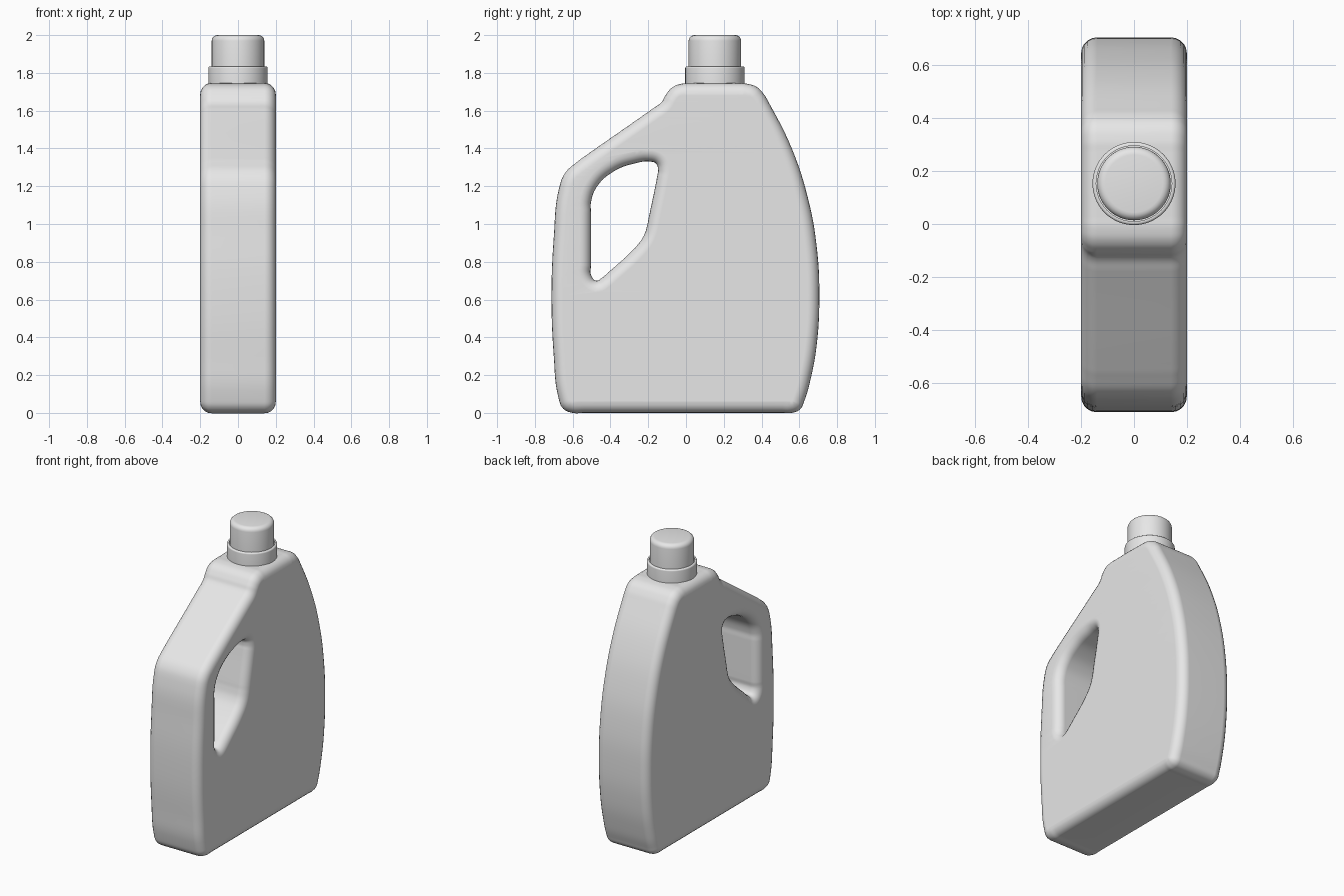
import bpy, bmesh, math
from mathutils import Matrix

old = bpy.data.objects.get("Cube")
if old:
    bpy.data.objects.remove(old, do_unlink=True)

plastic = bpy.data.materials.new("light_grey_plastic")
plastic.use_nodes = True
plastic.diffuse_color = (0.8, 0.8, 0.8, 1)
plastic.node_tree.nodes["Principled BSDF"].inputs["Base Color"].default_value = (0.8, 0.8, 0.8, 1)


def activate(obj):
    bpy.ops.object.select_all(action='DESELECT')
    obj.select_set(True)
    bpy.context.view_layer.objects.active = obj


def add_loop(curve, points):
    """Closed smooth outline through the given points."""
    spline = curve.splines.new('BEZIER')
    spline.bezier_points.add(len(points) - 1)
    for bp, (u, v) in zip(spline.bezier_points, points):
        bp.co = (u, v, 0)
        bp.handle_left_type = bp.handle_right_type = 'AUTO'
    spline.use_cyclic_u = True
    spline.resolution_u = 6


def lathe(name, profile, y, steps=64):
    """Spin a radius/height profile about a vertical axis."""
    bm = bmesh.new()
    verts = [bm.verts.new((r, 0, z)) for r, z in profile]
    edges = [bm.edges.new(pair) for pair in zip(verts, verts[1:])]
    bmesh.ops.spin(bm, geom=verts + edges, cent=(0, 0, 0), axis=(0, 0, 1),
                   angle=math.tau, steps=steps)
    bmesh.ops.remove_doubles(bm, verts=bm.verts, dist=0.0005)
    bmesh.ops.recalc_face_normals(bm, faces=bm.faces)
    mesh = bpy.data.meshes.new(name)
    bm.to_mesh(mesh)
    bm.free()
    obj = bpy.data.objects.new(name, mesh)
    obj.location.y = y
    bpy.context.collection.objects.link(obj)
    mesh.materials.append(plastic)
    activate(obj)
    bpy.ops.object.shade_smooth_by_angle(angle=math.radians(35))
    return obj


def rounded(r, z, size, steps=5):
    """Quarter-round outer top corner of a lathe profile."""
    return [(r - size + size * math.cos(a), z - size + size * math.sin(a))
            for a in (math.pi / 2 * i / steps for i in range(steps + 1))]


# Side outline of the bottle, and the opening behind the grip
outline = [
    (-0.54, 0), (-0.60, 0), (-0.65, 0.022), (-0.675, 0.08), (-0.70, 0.3),
    (-0.712, 0.62), (-0.70, 0.93), (-0.672, 1.19), (-0.64, 1.27),
    (-0.575, 1.33), (-0.53, 1.363), (-0.18, 1.608), (-0.13, 1.645),
    (-0.106, 1.685), (-0.07, 1.725), (-0.02, 1.743), (0.03, 1.745),
    (0.27, 1.745), (0.32, 1.743), (0.375, 1.725), (0.41, 1.69),
    (0.44, 1.64), (0.56, 1.40), (0.645, 1.14), (0.692, 0.88), (0.706, 0.62),
    (0.692, 0.36), (0.66, 0.18), (0.627, 0.065), (0.605, 0.02), (0.56, 0), (0.51, 0)]
opening = [
    (-0.503, 0.78), (-0.503, 0.73), (-0.475, 0.70), (-0.445, 0.715),
    (-0.41, 0.745), (-0.265, 0.88), (-0.225, 0.935), (-0.206, 0.99),
    (-0.198, 1.03), (-0.153, 1.25), (-0.148, 1.285), (-0.157, 1.318),
    (-0.185, 1.33), (-0.275, 1.32), (-0.38, 1.28), (-0.47, 1.2),
    (-0.503, 1.115), (-0.503, 1.06)]

# Bottle body with rounded rims
half_width, rim = 0.2, 0.06
curve = bpy.data.curves.new("bottle_body", 'CURVE')
curve.dimensions = '2D'
curve.fill_mode = 'BOTH'
curve.extrude = half_width - rim
curve.bevel_depth = rim
curve.bevel_resolution = 4
curve.offset = -rim
add_loop(curve, outline)
add_loop(curve, opening)
body = bpy.data.objects.new("bottle_body", curve)
bpy.context.collection.objects.link(body)
activate(body)
bpy.ops.object.convert(target='MESH')
body = bpy.context.view_layer.objects.active
body.name = "bottle_body"

bm = bmesh.new()
bm.from_mesh(body.data)
bmesh.ops.remove_doubles(bm, verts=bm.verts, dist=0.0005)
stand_up = Matrix(((0, 0, 1), (1, 0, 0), (0, 1, 0))).to_4x4()
bmesh.ops.transform(bm, matrix=stand_up, verts=bm.verts)
bmesh.ops.recalc_face_normals(bm, faces=bm.faces)
bm.to_mesh(body.data)
bm.free()
body.data.materials.clear()
body.data.materials.append(plastic)
activate(body)
bpy.ops.object.shade_smooth_by_angle(angle=math.radians(40))
weighted = body.modifiers.new("flat_sides", 'WEIGHTED_NORMAL')
weighted.keep_sharp = True

# Collar and screw cap
cap_y = 0.153
lathe("neck_collar", [(0, 1.72), (0.157, 1.72)] + rounded(0.157, 1.835, 0.01)
      + [(0.143, 1.835), (0.143, 1.825), (0, 1.825)], cap_y)
lathe("screw_cap", [(0, 1.80), (0.139, 1.80)] + rounded(0.139, 2.0, 0.03)
      + [(0, 2.0)], cap_y)
